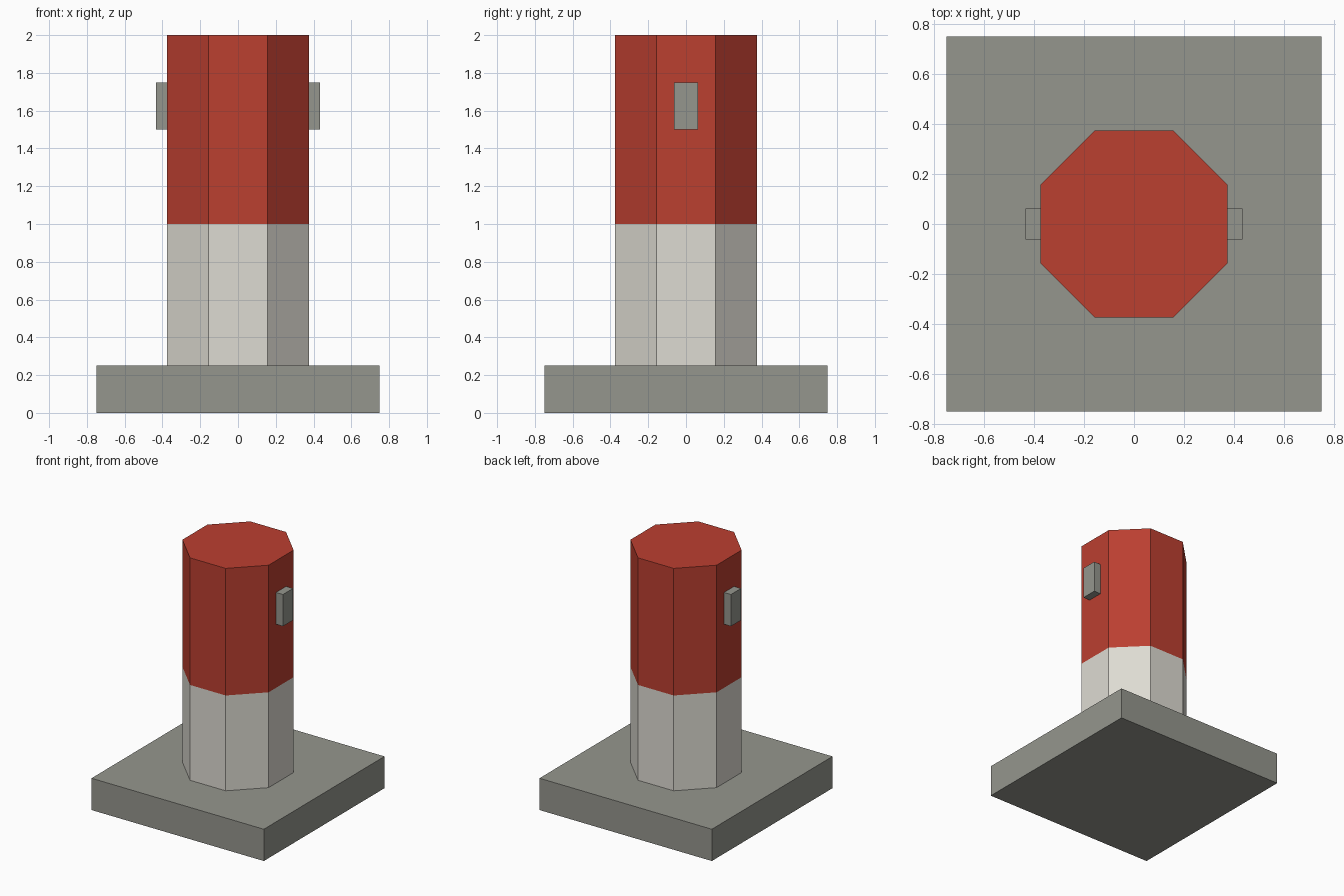
import bpy, bmesh, math
from mathutils import Matrix, Vector

if "Cube" in bpy.data.objects:
    bpy.data.objects.remove(bpy.data.objects["Cube"], do_unlink=True)


def make_material(name, rgb):
    mat = bpy.data.materials.new(name)
    mat.use_nodes = True
    colour = (*rgb, 1.0)
    mat.diffuse_color = colour
    mat.node_tree.nodes["Principled BSDF"].inputs["Base Color"].default_value = colour
    return mat


stone = make_material("grey stone", (0.30, 0.305, 0.27))
white = make_material("off white paint", (0.73, 0.71, 0.65))
red = make_material("red paint", (0.50, 0.05, 0.03))


def finish(name, bm, materials):
    mesh = bpy.data.meshes.new(name)
    bm.to_mesh(mesh)
    bm.free()
    for mat in materials:
        mesh.materials.append(mat)
    obj = bpy.data.objects.new(name, mesh)
    bpy.context.collection.objects.link(obj)
    return obj


def box(name, centre, size, mat):
    bm = bmesh.new()
    transform = Matrix.Translation(centre) @ Matrix.Diagonal((*size, 1))
    bmesh.ops.create_cube(bm, size=1, matrix=transform)
    return finish(name, bm, [mat])


# Square foot slab
box("base_slab", (0, 0, 0.125), (1.5, 1.5, 0.25), stone)

# Octagonal post with a flat side to the front, split where the paint changes
bottom, split, top = 0.25, 1.0, 2.0
apothem = 0.375
radius = apothem / math.cos(math.pi / 8)
bm = bmesh.new()
placement = Matrix.Translation((0, 0, (bottom + top) / 2)) @ Matrix.Rotation(math.pi / 8, 4, "Z")
bmesh.ops.create_cone(bm, cap_ends=True, segments=8, radius1=radius, radius2=radius,
                      depth=top - bottom, matrix=placement)
bmesh.ops.bisect_plane(bm, geom=bm.verts[:] + bm.edges[:] + bm.faces[:],
                       plane_co=Vector((0, 0, split)), plane_no=Vector((0, 0, 1)))
for face in bm.faces:
    face.material_index = int(face.calc_center_median().z > split)
finish("post", bm, [white, red])

# Small lug on each side of the post
for side, sign in (("left", 1), ("right", -1)):
    box(f"{side}_lug", (sign * 0.4025, 0, 1.625), (0.065, 0.125, 0.25), stone)
